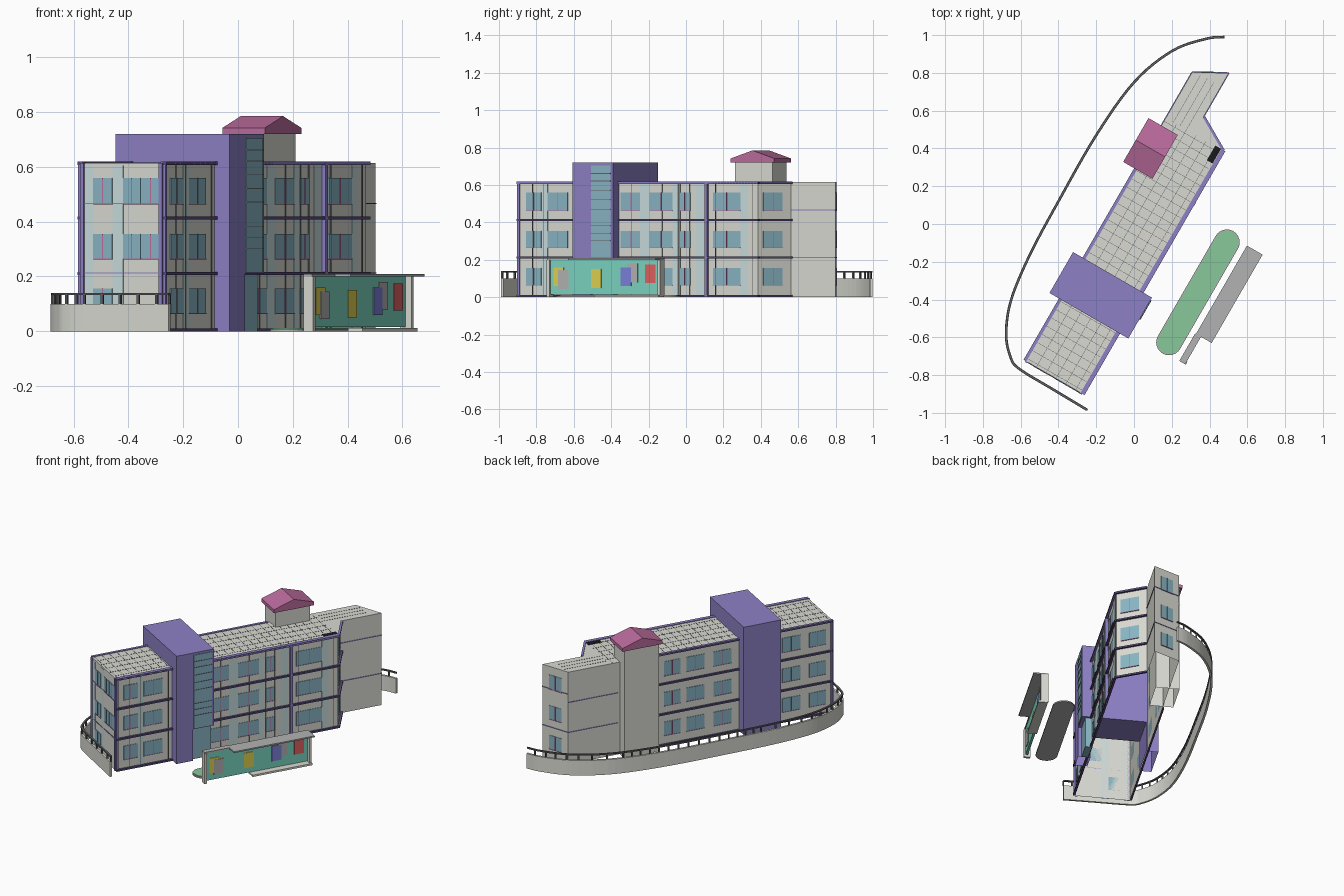
import bpy, bmesh, math
from mathutils import Vector

if "Cube" in bpy.data.objects:
    bpy.data.objects.remove(bpy.data.objects["Cube"])

C, S = 0.5, 0.866  # the building axis runs 60 degrees from x


def world(u, w, z):
    return Vector((C * u + S * w, S * u - C * w, z))


mats = {}
COLORS = {
    "purple": (0.27, 0.22, 0.56), "dark_purple": (0.10, 0.07, 0.20),
    "white": (0.70, 0.70, 0.65), "glass": (0.25, 0.46, 0.55),
    "pale": (0.58, 0.72, 0.72), "pink": (0.50, 0.15, 0.34),
    "teal": (0.20, 0.67, 0.54), "green": (0.25, 0.58, 0.32),
    "line": (0.12, 0.12, 0.13), "black": (0.01, 0.01, 0.01),
    "yellow": (0.75, 0.65, 0.08), "red": (0.75, 0.12, 0.12),
    "blue": (0.2, 0.22, 0.7), "grey": (0.45, 0.45, 0.45)}


def mat(key):
    if key not in mats:
        mats[key] = bpy.data.materials.new(key)
        mats[key].diffuse_color = (*COLORS[key], 1)
    return mats[key]


def finish(name, bm, color):
    bmesh.ops.recalc_face_normals(bm, faces=bm.faces)
    me = bpy.data.meshes.new(name)
    bm.to_mesh(me)
    bm.free()
    ob = bpy.data.objects.new(name, me)
    bpy.context.collection.objects.link(ob)
    me.materials.append(mat(color))
    return ob


def add_prism(bm, pts, z0, z1, bottom=True):
    lo = [bm.verts.new(world(u, w, z0)) for u, w in pts]
    hi = [bm.verts.new(world(u, w, z1)) for u, w in pts]
    n = len(pts)
    for i in range(n):
        j = (i + 1) % n
        bm.faces.new((lo[i], lo[j], hi[j], hi[i]))
    bm.faces.new(hi)
    if bottom:
        bm.faces.new(lo[::-1])


def prism(name, pts, z0, z1, color, bottom=True):
    bm = bmesh.new()
    add_prism(bm, pts, z0, z1, bottom)
    return finish(name, bm, color)


def boxes(name, items, color, bottom=True):
    bm = bmesh.new()
    for u0, u1, w0, w1, z0, z1 in items:
        add_prism(bm, [(u0, w0), (u1, w0), (u1, w1), (u0, w1)], z0, z1, bottom)
    return finish(name, bm, color)


# main block shell, open underneath
P = [(-.915, -.135), (-.915, .212), (.568, .212), (.67, .035), (.943, .035), (.85, -.135)]
TOP = .615
prism("main_block", P, 0, TOP, "white", bottom=False)


def strips(name, items, color):
    """Plates on outline edge i: (i, start, end, z0, z1, outward depth)."""
    bm = bmesh.new()
    for i, t0, t1, z0, z1, d in items:
        a, b = Vector(P[i]), Vector(P[(i + 1) % len(P)])
        e = (b - a).normalized()
        n = Vector((-e.y, e.x)) * d
        p, q = a + e * t0, a + e * t1
        add_prism(bm, [p, q, q + n, p + n], z0, z1)
    finish(name, bm, color)


L = [(Vector(P[(i + 1) % 6]) - Vector(P[i])).length for i in range(6)]

# windows: spans along each wall, repeated per floor
spans = {0: [(.055, .135), (.18, .255), (.26, .335)],
         1: [(u0 + .915, u1 + .915) for u0, u1 in
             [(-.863, -.77), (-.73, -.606), (-.28, -.16), (-.10, .04), (.08, .15), (.29, .46)]],
         2: [(.03, .15)], 4: [(.05, .145)],
         5: [(.85 - u1, .85 - u0) for u0, u1 in
             [(-.24, -.12), (-.06, .06), (.1, .21), (-.70, -.58), (-.87, -.76)]]}
floors = [(.066, .157), (.265, .355), (.465, .56)]
glass, frames = [], []
for i, lst in spans.items():
    for t0, t1 in lst:
        for k, (z0, z1) in enumerate(floors):
            if i == 0 and k == 0 and t0 > .1:
                continue
            glass.append((i, t0, t1, z0, z1, .003))
            frames.append((i, t0, t1, z0 - .003, z0, .005))
            m = (t0 + t1) / 2
            frames.append((i, m - .0015, m + .0015, z0, z1, .005))
strips("windows", glass, "glass")
strips("window_frames", frames, "pink")

# pale full-height panels between windows
pale = [(0, .02, .055), (0, .135, .18), (1, .145, .185), (1, .755, .815), (1, .955, .99),
        (1, 1.10, 1.15), (1, 1.375, 1.42)]
strips("pale_panels", [(i, a, b, 0, TOP - .01, .002) for i, a, b in pale], "pale")

# floor bands, pilasters and corner posts
bands = []
for z in (.0, .206, .408, .606):
    bands += [(1, 0, L[1] + .008, z, z + .011, .014), (2, 0, L[2], z, z + .011, .014),
              (5, .85 - .25, L[5], z, z + .011, .012)]
strips("floor_bands", bands, "dark_purple")
strips("thin_bands", [(i, 0, L[i], z, z + .004, .004) for i in (0, 3, 4) for z in (.21, .465)]
       + [(5, 0, .33, z, z + .004, .004) for z in (.21, .41)], "purple")
strips("pilasters", [(1, 1.16, 1.176, 0, TOP, .016), (0, 0, .016, 0, TOP, .006),
                     (0, L[0] - .016, L[0], 0, TOP, .006), (1, 0, .014, 0, TOP, .01),
                     (5, L[5] - .014, L[5], 0, TOP, .01)], "purple")
strips("wall_joints", [(1, t, t + .002, 0, TOP, .004) for t in
                       (.09, .16, .35, .7, .89, 1.0, 1.06, 1.22, 1.45)], "line")

# roof edge trim, tile joints and hatch
boxes("roof_trim", [(-.915, .575, .202, .226, .606, .619), (-.915, .26, -.147, -.13, .606, .619)], "purple")
strips("slanted_roof_trim", [(2, 0, L[2], .606, .619, .014)], "purple")
joints = [(-.9 + .05 * k, -.898 + .05 * k, -.13, .2, TOP, TOP + .001) for k in range(30)]
joints += [(-.91, .57, w, w + .002, TOP, TOP + .001) for w in (-.07, -.01, .05, .11, .17)]
joints += [(.57, .86, w, w + .002, TOP, TOP + .001) for w in (-.09, -.05, -.01)]
boxes("roof_joints", joints, "line")
boxes("roof_hatch", [(.485, .575, .165, .2, TOP, .618)], "black")

# purple stair block with glazed strip over an open corner
boxes("stair_block", [(-.54, -.29, -.205, .277, .21, .72)], "purple")
boxes("stair_block_base", [(-.54, -.43, .2, .277, 0, .21), (-.54, -.29, -.205, -.13, 0, .21)],
      "purple", bottom=False)
boxes("stair_glazing", [(-.425, -.305, .276, .281, .215, .705),
                        (-.43, -.30, .21, .255, 0, .208)], "glass")
boxes("stair_glazing_bars", [(-.425, -.305, .28, .283, z, z + .003) for z in
                             (.3, .34, .38, .47, .52, .57, .62, .66)], "line")

# tower with pink gabled roof
boxes("tower", [(.275, .505, -.2, -.05, 0, .72)], "white", bottom=False)
bm = bmesh.new()
prof = [(.256, .72), (.524, .72), (.524, .742), (.39, .785), (.256, .742)]
ends = [[bm.verts.new(world(u, w, z)) for u, z in prof] for w in (-.214, -.035)]
for k in range(5):
    bm.faces.new((ends[0][k], ends[0][(k + 1) % 5], ends[1][(k + 1) % 5], ends[1][k]))
for e in ends:
    bm.faces.new(e)
finish("tower_roof", bm, "pink")

# mural wall with canopy
boxes("mural_panel", [(-.495, .195, .585, .60, .015, .2)], "teal")
boxes("mural_frame", [(-.508, -.49, .57, .61, 0, .2), (.185, .2, .575, .625, .01, .2),
                      (-.2, .2, .58, .64, 0, .012)], "white")
boxes("mural_canopy", [(-.34, .2, .575, .671, .2, .209), (-.508, -.34, .57, .606, .2, .209)], "grey")
for k, (y, z, c) in enumerate([(-.68, .11, "yellow"), (-.655, .095, "grey"), (-.48, .10, "yellow"),
                               (-.32, .11, "blue"), (-.285, .13, "grey"), (-.19, .125, "red")]):
    u = (y + .3) / S
    boxes("mural_patch_%d" % k, [(u - .032, u + .032, .6, .603 + .001 * (k % 2), z - .05, z + .05)], c)

# round-ended planting bed with rim
def stadium(r):
    pts = []
    for uc, a0 in ((.162, -90), (-.45, 90)):
        for k in range(13):
            a = math.radians(a0 + 15 * k)
            pts.append((uc + r * math.cos(a), .474 + r * math.sin(a)))
    return pts


prism("planting_rim", stadium(.068), 0, .009, "grey")
prism("planting_bed", stadium(.062), .001, .012, "green")

# curved boundary wall, posts and rail
ctrl = [(.48, .99), (.38, .98), (.2, .915), (0, .75), (-.2, .47), (-.4, .12), (-.55, -.16),
        (-.65, -.4), (-.677, -.58), (-.655, -.70), (-.61, -.765), (-.43, -.875), (-.25, -.983)]
ctrl = [Vector(p) for p in ctrl]
path = []
for i in range(len(ctrl) - 1):
    p0, p1, p2, p3 = ctrl[max(i - 1, 0)], ctrl[i], ctrl[i + 1], ctrl[min(i + 2, len(ctrl) - 1)]
    for k in range(6):
        t = k / 6
        path.append(.5 * (2 * p1 + (p2 - p0) * t + (2 * p0 - 5 * p1 + 4 * p2 - p3) * t * t
                          + (3 * p1 - p0 - 3 * p2 + p3) * t ** 3))
path.append(ctrl[-1])


def ribbon(name, half, z0, z1, color):
    bm = bmesh.new()
    rings = []
    for i, p in enumerate(path):
        d = (path[min(i + 1, len(path) - 1)] - path[max(i - 1, 0)]).normalized()
        n = Vector((-d.y, d.x)) * half
        rings.append([bm.verts.new((*(p + n * s), z)) for s, z in
                      ((-1, z0), (1, z0), (1, z1), (-1, z1))])
    for a, b in zip(rings, rings[1:]):
        for k in range(4):
            bm.faces.new((a[k], a[(k + 1) % 4], b[(k + 1) % 4], b[k]))
    bm.faces.new(rings[0])
    bm.faces.new(rings[-1])
    finish(name, bm, color)


ribbon("boundary_wall", .007, 0, .1, "white")
ribbon("boundary_rail", .006, .132, .14, "line")
bm = bmesh.new()
dist = 0
for a, b in zip(path, path[1:]):
    dist += (b - a).length
    if dist > .05:
        dist = 0
        u, w = C * b.x + S * b.y, S * b.x - C * b.y
        r = .0045
        add_prism(bm, [(u - r, w - r), (u + r, w - r), (u + r, w + r), (u - r, w + r)], .1, .133)
finish("rail_posts", bm, "line")

for m in bpy.data.materials:
    if m.users and not m.is_grease_pencil:
        m.use_nodes = True
        m.node_tree.nodes["Principled BSDF"].inputs["Base Color"].default_value = m.diffuse_color
